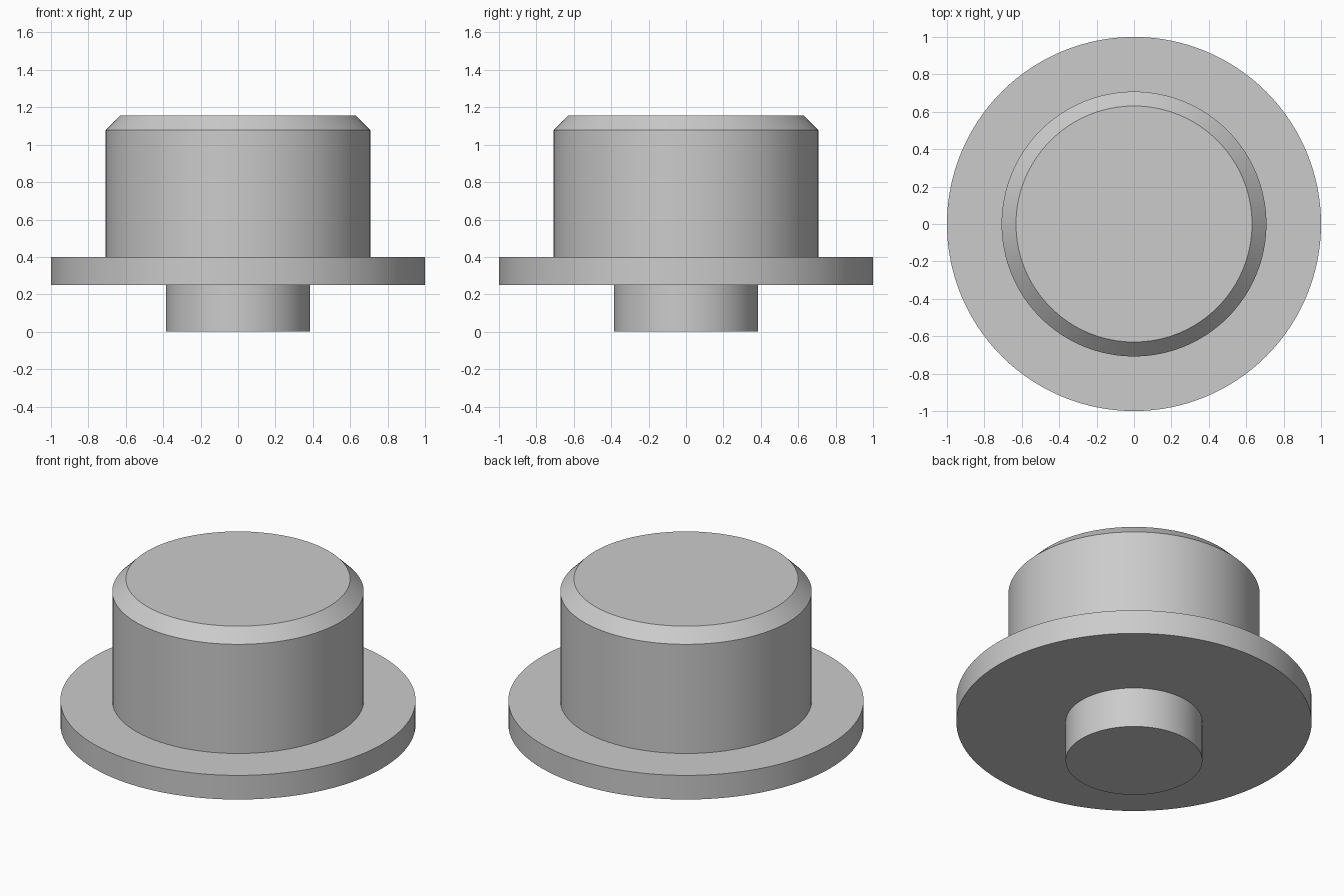
import bpy
import bmesh
import math

cube = bpy.data.objects.get("Cube")
if cube:
    bpy.data.objects.remove(cube, do_unlink=True)

SEGMENTS = 128

grey = bpy.data.materials.new("plain grey")
grey.use_nodes = True
grey.diffuse_color = (0.6, 0.6, 0.6, 1)
grey.node_tree.nodes["Principled BSDF"].inputs["Base Color"].default_value = (0.6, 0.6, 0.6, 1)


def lathe(name, profile):
    """Spin a (radius, height) profile around z and close both ends."""
    bm = bmesh.new()
    rings = []
    for radius, height in profile:
        angles = [math.tau * i / SEGMENTS for i in range(SEGMENTS)]
        rings.append([bm.verts.new((radius * math.cos(a), radius * math.sin(a), height))
                      for a in angles])
    for low, high in zip(rings, rings[1:]):
        for i in range(SEGMENTS):
            j = (i + 1) % SEGMENTS
            bm.faces.new((low[i], low[j], high[j], high[i]))
    bm.faces.new(rings[0][::-1])
    bm.faces.new(rings[-1])
    mesh = bpy.data.meshes.new(name)
    bm.to_mesh(mesh)
    bm.free()
    mesh.materials.append(grey)
    obj = bpy.data.objects.new(name, mesh)
    bpy.context.collection.objects.link(obj)
    bpy.ops.object.select_all(action="DESELECT")
    obj.select_set(True)
    bpy.context.view_layer.objects.active = obj
    bpy.ops.object.shade_smooth_by_angle(angle=math.radians(30))
    return obj


# One turned solid: stem, wide flange, and chamfered button cap
lathe("flanged_button", [
    (0.385, 0), (0.385, 0.25),        # stem
    (1, 0.25), (1, 0.4),              # flange
    (0.708, 0.4), (0.708, 1.078),     # cap wall
    (0.631, 1.155),                   # chamfer
])
